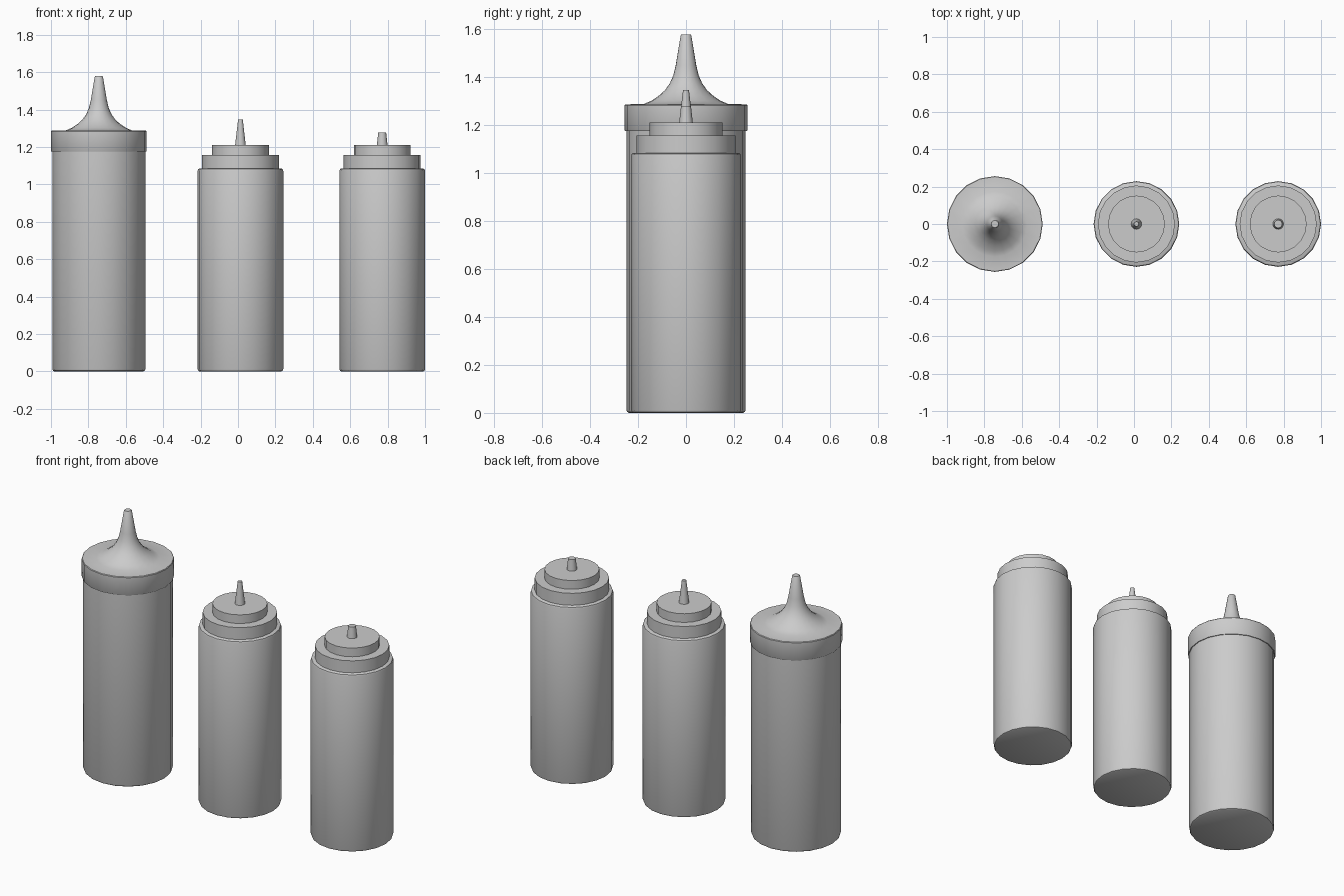
import bpy, bmesh, math

if "Cube" in bpy.data.objects:
    bpy.data.objects.remove(bpy.data.objects["Cube"])

SIDES = 20


def lathe(name, x, profile, angle=35):
    """Revolve a (radius, height) profile into a closed solid at x."""
    bm = bmesh.new()
    rings = []
    for r, z in profile:
        rings.append([bm.verts.new((r * math.cos(2 * math.pi * i / SIDES),
                                    r * math.sin(2 * math.pi * i / SIDES), z))
                      for i in range(SIDES)])
    for a, b in zip(rings, rings[1:]):
        for i in range(SIDES):
            j = (i + 1) % SIDES
            bm.faces.new((a[i], a[j], b[j], b[i]))
    bm.faces.new(rings[0][::-1])
    bm.faces.new(rings[-1])
    mesh = bpy.data.meshes.new(name)
    bm.to_mesh(mesh)
    bm.free()
    ob = bpy.data.objects.new(name, mesh)
    ob.location.x = x
    bpy.context.collection.objects.link(ob)
    bpy.ops.object.select_all(action='DESELECT')
    ob.select_set(True)
    bpy.context.view_layer.objects.active = ob
    bpy.ops.object.shade_smooth_by_angle(angle=math.radians(angle))
    return ob


# Large bottle: plain body, wide cap flowing into a tall spout
lathe("large_body", -0.744, [(0.238, 0), (0.245, 0.004), (0.249, 0.013), (0.249, 1.18)])
lathe("large_cap", -0.744, [
    (0.254, 1.175), (0.256, 1.178), (0.256, 1.283), (0.253, 1.287),
    (0.175, 1.289), (0.145, 1.302), (0.115, 1.322), (0.088, 1.346), (0.067, 1.376),
    (0.053, 1.408), (0.043, 1.45), (0.022, 1.575), (0.019, 1.579)])

# Small bottles: shouldered body, stepped cap, short nozzle
for label, x, tip_r, tip_z in (("middle", 0.013, 0.0125, 1.346),
                               ("right", 0.771, 0.021, 1.278)):
    lathe(label + "_body", x, [
        (0.219, 0), (0.225, 0.003), (0.229, 0.012), (0.229, 1.072),
        (0.226, 1.081), (0.219, 1.085)])
    lathe(label + "_cap", x, [
        (0.206, 1.08), (0.206, 1.158), (0.152, 1.158), (0.152, 1.211)])
    lathe(label + "_nozzle", x, [(0.029, 1.205), (tip_r, tip_z)])
